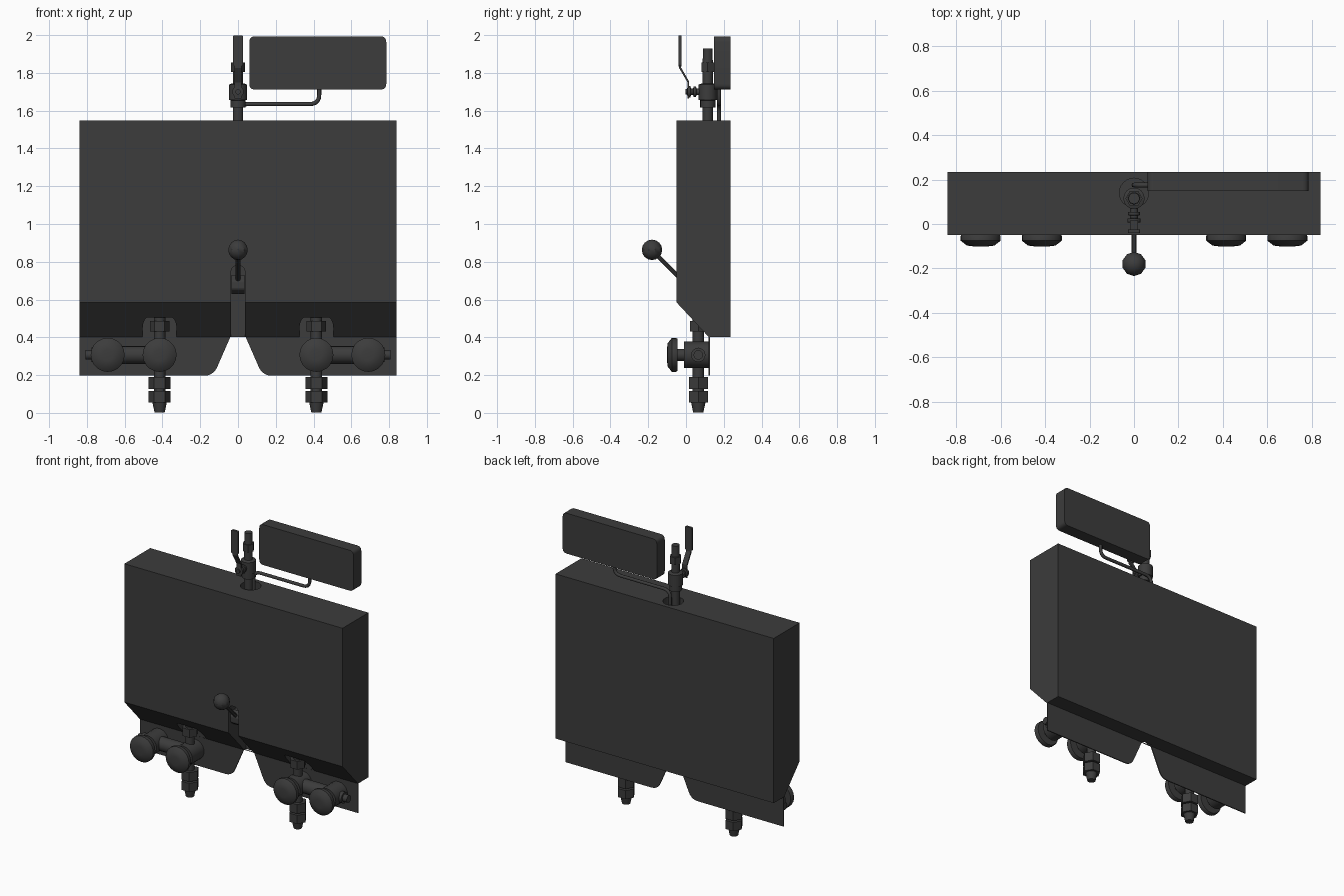
import bpy, bmesh, math
from mathutils import Vector, Matrix

if "Cube" in bpy.data.objects:
    bpy.data.objects.remove(bpy.data.objects["Cube"])

dark = bpy.data.materials.new("dark_grey")
dark.diffuse_color = (0.045, 0.045, 0.045, 1)
dark.use_nodes = True
dark.node_tree.nodes["Principled BSDF"].inputs["Base Color"].default_value = dark.diffuse_color


def finish(name, bm, smooth=False):
    bmesh.ops.recalc_face_normals(bm, faces=bm.faces)
    me = bpy.data.meshes.new(name)
    bm.to_mesh(me)
    bm.free()
    ob = bpy.data.objects.new(name, me)
    bpy.context.collection.objects.link(ob)
    me.materials.append(dark)
    if smooth:
        bpy.ops.object.select_all(action='DESELECT')
        ob.select_set(True)
        bpy.context.view_layer.objects.active = ob
        bpy.ops.object.shade_smooth_by_angle(angle=math.radians(35))
    return ob


def rounded(pts, steps=5):
    """2D outline of (u, v, radius); corners with a radius are rounded."""
    out, n = [], len(pts)
    for i, (u, v, r) in enumerate(pts):
        p = Vector((u, v))
        if r == 0:
            out.append(p)
            continue
        a = p + (Vector(pts[i - 1][:2]) - p).normalized() * r
        b = p + (Vector(pts[(i + 1) % n][:2]) - p).normalized() * r
        for k in range(steps + 1):
            t = k / steps
            out.append(a * (1 - t) ** 2 + p * 2 * t * (1 - t) + b * t * t)
    return out


def prism(name, pts, axis, lo, hi, smooth=False):
    """Extrude a 2D outline along an axis; the other two axes keep their order."""
    def place(p, h):
        c = list(p)
        c.insert('xyz'.index(axis), h)
        return c
    bm = bmesh.new()
    f = bm.faces.new([bm.verts.new(place(p, lo)) for p in rounded(pts)])
    ext = bmesh.ops.extrude_face_region(bm, geom=[f])['geom']
    move = [0, 0, 0]
    move['xyz'.index(axis)] = hi - lo
    bmesh.ops.translate(bm, vec=move, verts=[v for v in ext if isinstance(v, bmesh.types.BMVert)])
    return finish(name, bm, smooth)


def lathe(name, prof, origin, direction, n=16, smooth=True):
    """Solid of (radius, height) rings along a direction from origin."""
    rot = Vector((0, 0, 1)).rotation_difference(Vector(direction)).to_matrix().to_4x4()
    m = Matrix.Translation(origin) @ rot
    bm = bmesh.new()
    rings = [[bm.verts.new(m @ Vector((r * math.cos(2 * math.pi * k / n), r * math.sin(2 * math.pi * k / n), h)))
              for k in range(n)] for r, h in prof]
    for a, b in zip(rings, rings[1:]):
        for k in range(n):
            bm.faces.new((a[k], a[(k + 1) % n], b[(k + 1) % n], b[k]))
    bm.faces.new(rings[0])
    bm.faces.new(rings[-1])
    return finish(name, bm, smooth)


def rod(name, r, a, b, n=16, smooth=True):
    d = Vector(b) - Vector(a)
    return lathe(name, [(r, 0), (r, d.length)], a, d, n, smooth)


def cut(ob, cutter):
    m = ob.modifiers.new("cut", 'BOOLEAN')
    m.operation, m.solver, m.object = 'DIFFERENCE', 'EXACT', cutter
    bpy.context.view_layer.objects.active = ob
    bpy.ops.object.modifier_apply(modifier=m.name)
    bpy.data.objects.remove(cutter)


# Cabinet with a sloped lower front, valve recesses, lever slot and pole hole
body = prism("cabinet", [(-.05, .585, 0), (-.05, 1.548, 0), (.235, 1.548, 0), (.235, .402, 0), (.12, .402, 0)],
             'x', -.84, .84)
cut(body, prism("slot_cutter", [(-.037, .3, 0), (.037, .3, 0), (.037, .78, .037), (-.037, .78, .037)],
                'y', -.1, .14))
cut(body, rod("hole_cutter", .066, (0, .14, 1.46), (0, .14, 1.6), 24))
for s in (-1, 1):
    x = s * .415
    cut(body, prism("recess_cutter", [(x - .09, .01, .07), (x + .09, .01, .07), (x + .09, .119, 0), (x - .09, .119, 0)],
                    'z', .3, .505))

# Thin back plate with a central notch
prism("back_plate", [(-.84, .197, 0), (-.13, .197, .05), (-.04, .403, 0), (.04, .403, 0),
                     (.13, .197, .05), (.84, .197, 0), (.84, .405, 0), (.04, .405, 0),
                     (-.04, .405, 0), (-.84, .405, 0)], 'y', .12, .127)

# Front lever: pivot, rod and ball
prism("lever_pivot", [(.0, .63, 0), (-.035, .655, .01), (-.035, .70, .01), (.0, .73, 0), (.139, .73, 0), (.139, .63, 0)],
      'x', -.034, .034)
rod("lever_rod", .012, (0, .0, .68), (0, -.18, .86), 10)
bm = bmesh.new()
bmesh.ops.create_uvsphere(bm, u_segments=10, v_segments=8, radius=.054,
                          matrix=Matrix.Translation((0, -.18, .863)))
finish("lever_ball", bm, True)

# Valve groups, one on each side
for s in (-1, 1):
    x, y, z = s * .415, .065, .307
    rod("valve_pipe", .03, (x, y, .04), (x, y, .504))
    rod("upper_nut", .052, (x, y, .43), (x, y, .487), 6, False)
    rod("middle_nut", .058, (x, y, .126), (x, y, .19), 6, False)
    rod("lower_nut", .058, (x, y, .055), (x, y, .115), 6, False)
    lathe("pipe_tip", [(.027, .003), (.038, .055)], (x, y, 0), (0, 0, 1))
    rod("cross_pipe", .047, (x, y, z), (s * .69, y, z))
    rod("cross_cap", .038, (s * .69, y, z), (s * .775, y, z))
    rod("cross_tip", .025, (s * .77, y, z), (s * .808, y, z))
    for kx in (x, s * .69):
        rod("valve_body", .07, (kx, -.01, z), (kx, .122, z), 20)
        rod("knob_stem", .032, (kx, -.06, z), (kx, 0, z))
        lathe("valve_knob", [(.085, .045), (.09, .055), (.09, .075), (.062, .097), (.03, .101)],
              (kx, 0, z), (0, -1, 0), 20)

# Top pole with collars
py = .115
lathe("pole", [(.027, 0), (.027, .4), (.025, .45), (.025, .47)], (0, py, 1.46), (0, 0, 1))
rod("pole_nut", .038, (0, py, 1.805), (0, py, 1.855), 6, False)
lathe("pole_valve", [(.04, 1.618), (.04, 1.655), (.048, 1.657), (.048, 1.738), (.03, 1.745)],
      (0, py, 0), (0, 0, 1))
lathe("handle_stem", [(.018, -.11), (.018, -.055), (.028, -.053), (.028, -.04), (.018, -.038), (.018, -.026),
                      (.03, -.024), (.03, -.008), (.014, -.006), (.014, .002)], (0, 0, 1.7), (0, -1, 0))

# Bent handle: thin neck and wider paddle
prism("handle_neck", [(.008, 1.665, 0), (.016, 1.665, 0), (.016, 1.755, 0), (-.027, 1.83, 0), (-.027, 1.86, 0),
                      (-.036, 1.86, 0), (-.036, 1.825, 0), (.008, 1.75, 0)], 'x', -.018, .018)
prism("handle_paddle", [(-.027, 1.835, .015), (.027, 1.835, .015), (.027, 1.999, .012), (-.027, 1.999, .012)],
      'y', -.04, -.025)

# Sign panel with rounded corners
prism("sign_panel", [(.06, 1.712, .03), (.785, 1.712, .03), (.785, 1.993, .03), (.06, 1.993, .03)],
      'y', .148, .235, True)

# Bent tube carrying the sign
path = rounded([(0, 1.46, 0), (0, 1.635, .05), (.43, 1.635, .05), (.43, 1.72, 0)])
cu = bpy.data.curves.new("sign_tube", 'CURVE')
cu.dimensions, cu.bevel_depth, cu.bevel_resolution, cu.use_fill_caps = '3D', .011, 2, True
sp = cu.splines.new('POLY')
sp.points.add(len(path) - 1)
for p, (u, v) in zip(sp.points, path):
    p.co = (u, .175, v, 1)
cu.materials.append(dark)
bpy.context.collection.objects.link(bpy.data.objects.new("sign_tube", cu))
